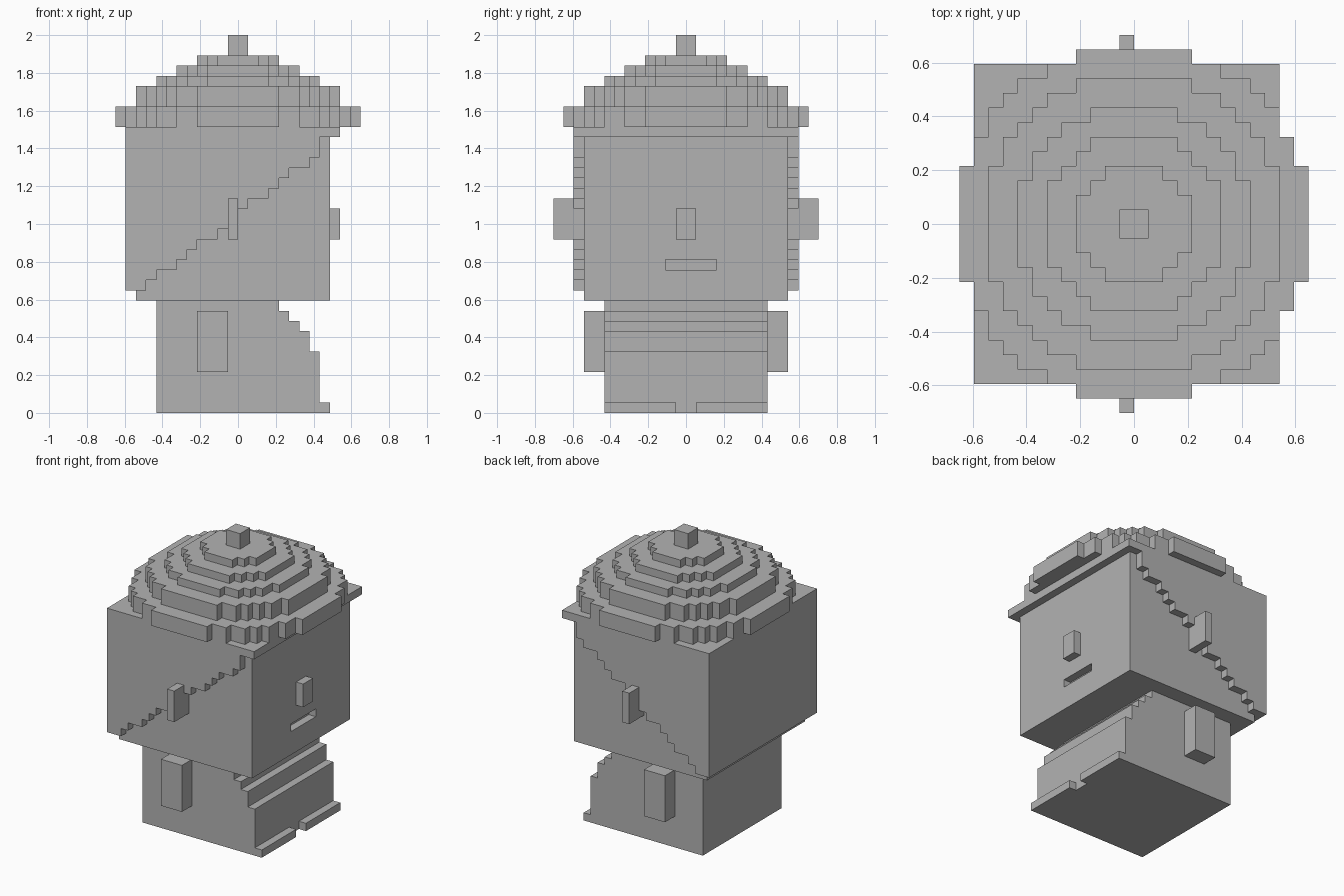
import bpy
import bmesh
from mathutils import Vector

cube = bpy.data.objects.get("Cube")
if cube:
    bpy.data.objects.remove(cube, do_unlink=True)

V = 2 / 37  # size of one block

grey = bpy.data.materials.new("plain grey")
grey.use_nodes = True
COLOUR = (0.45, 0.45, 0.45, 1)
grey.diffuse_color = COLOUR
grey.node_tree.nodes["Principled BSDF"].inputs["Base Color"].default_value = COLOUR


def finish(name, bm):
    """Scale from blocks to units and link the object."""
    bmesh.ops.recalc_face_normals(bm, faces=bm.faces)
    bmesh.ops.scale(bm, vec=(V, V, V), verts=bm.verts)
    mesh = bpy.data.meshes.new(name)
    bm.to_mesh(mesh)
    bm.free()
    mesh.materials.append(grey)
    obj = bpy.data.objects.new(name, mesh)
    bpy.context.collection.objects.link(obj)
    return obj


def prism_mesh(points, offset):
    """Extrude a flat outline along an offset."""
    bm = bmesh.new()
    face = bm.faces.new([bm.verts.new(p) for p in points])
    top = bmesh.ops.extrude_face_region(bm, geom=[face], use_keep_orig=True)["geom"]
    verts = [g for g in top if isinstance(g, bmesh.types.BMVert)]
    bmesh.ops.translate(bm, vec=offset, verts=verts)
    return bm


def box_mesh(x, y, z):
    corners = [(x[0], y[0], z[0]), (x[1], y[0], z[0]),
               (x[1], y[1], z[0]), (x[0], y[1], z[0])]
    return prism_mesh(corners, (0, 0, z[1] - z[0]))


def box(name, x, y, z):
    return finish(name, box_mesh(x, y, z))


def side_profile(name, points, half_width):
    """Outline in x and z, extruded across the full width."""
    outline = [(x, -half_width, z) for x, z in points]
    return finish(name, prism_mesh(outline, (0, 2 * half_width, 0)))


def stepped_disc(name, z0, z1, steps):
    """Blocky disc; steps are (column end, depth) for one quadrant."""
    quarter, start = [], 0
    for end, depth in steps:
        quarter += [(start, depth), (end, depth)]
        start = end
    outline = []
    for _ in range(4):
        outline += quarter[1:]
        quarter = [(y, -x) for x, y in quarter]
    return finish(name, prism_mesh([(x, y, z0) for x, y in outline], (0, 0, z1 - z0)))


# Body with a belly that steps back towards the neck
belly = [(-8, 0), (8, 0)]
x, levels = 8, (6, 8, 9, 10)
for z in levels:
    belly += [(x, z), (x - 1, z)]
    x -= 1
belly += [(x, 11), (-8, 11)]
side_profile("body", belly, 8)

# Paired parts
for side, s in (("right", -1), ("left", 1)):
    def span(a, b):
        return sorted((s * a, s * b))
    box(side + "_foot", (8, 9), span(1, 8), (0, 1))
    box(side + "_arm", (-4, -1), span(8, 10), (4, 10))
    box(side + "_ear", (-1, 0), span(10, 13), (17, 21))

# Head with a mouth slot sunk into the face
head = box_mesh((-10, 9), (-10, 10), (11, 27))
for co, no in (((0, -2, 0), (0, 1, 0)), ((0, 3, 0), (0, 1, 0)),
               ((0, 0, 14), (0, 0, 1)), ((0, 0, 15), (0, 0, 1))):
    bmesh.ops.bisect_plane(head, geom=head.verts[:] + head.edges[:] + head.faces[:],
                           plane_co=co, plane_no=no)
mouth = min(head.faces, key=lambda f: (f.calc_center_median() - Vector((9, 0.5, 14.5))).length)
sunk = bmesh.ops.extrude_face_region(head, geom=[mouth])["geom"]
bmesh.ops.translate(head, vec=(-1, 0, 0),
                    verts=[g for g in sunk if isinstance(g, bmesh.types.BMVert)])
if mouth.is_valid:
    bmesh.ops.delete(head, geom=[mouth], context='FACES_ONLY')
finish("head", head)

box("nose", (9, 10), (-1, 1), (17, 20))

# Hair wraps the head and rises in steps from the nape to the brow
hair = [(-11, 28), (-11, 12)]
z = 12
for x in (-9, -8, -6, -5, -4, -2, -1, 0, 1, 3, 4, 5, 7, 8):
    rise = 2 if x == 8 else 1
    hair += [(x, z), (x, z + rise)]
    z += rise
hair += [(10, z), (10, 28)]
side_profile("hair", hair, 11)

# Domed cap of stacked discs with a knob
stepped_disc("cap_brim", 28, 30, [(4, 12), (6, 11), (8, 10), (9, 9), (10, 8), (11, 6), (12, 4)])
stepped_disc("cap_lower", 30, 32, [(4, 10), (6, 9), (7, 8), (8, 7), (9, 6), (10, 4)])
stepped_disc("cap_middle", 32, 33, [(3, 8), (5, 7), (6, 6), (7, 5), (8, 3)])
stepped_disc("cap_upper", 33, 34, [(3, 6), (4, 5), (5, 4), (6, 3)])
stepped_disc("cap_crown", 34, 35, [(2, 4), (3, 3), (4, 2)])
box("cap_knob", (-1, 1), (-1, 1), (35, 37))
